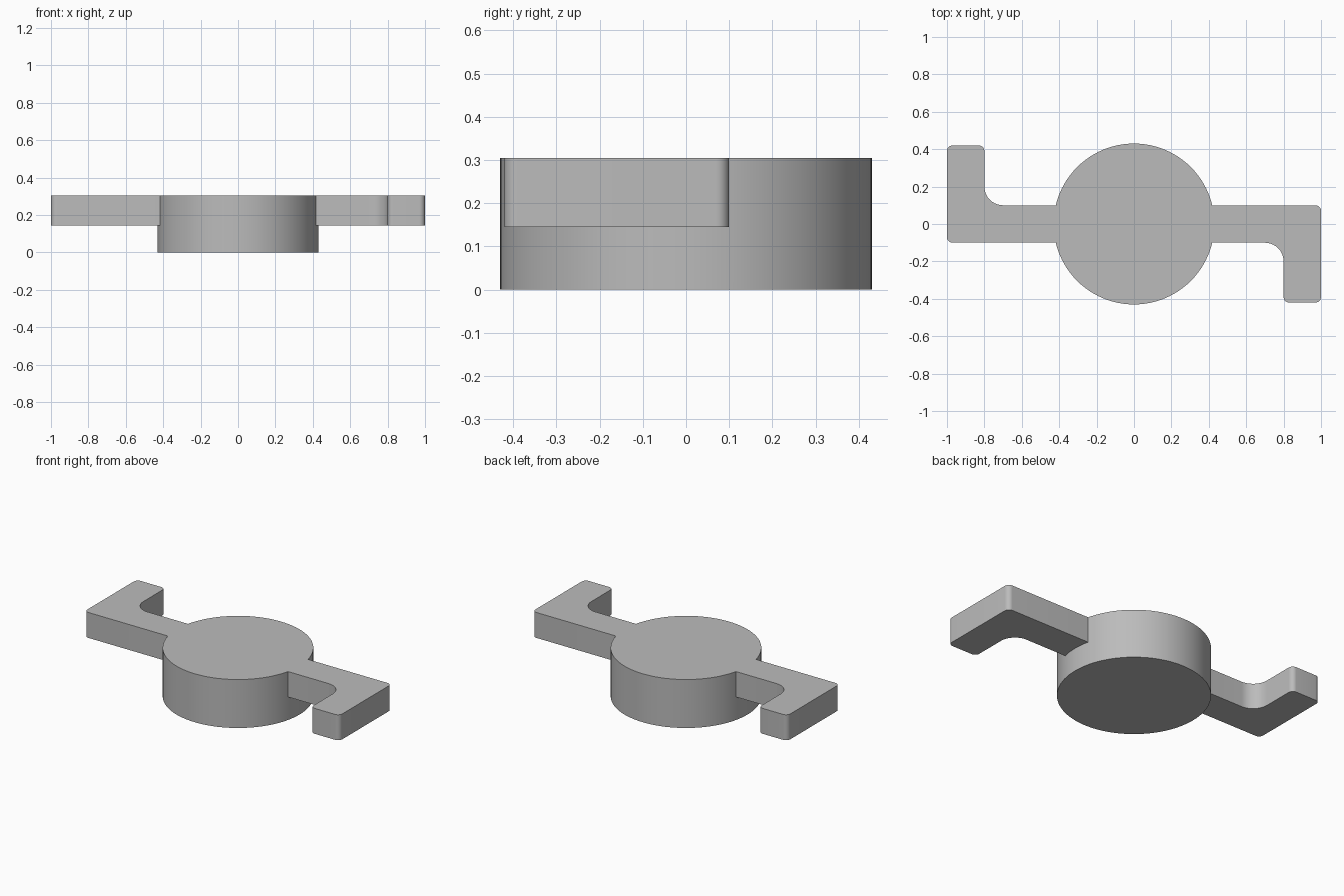
import bpy, bmesh
from math import cos, sin, pi, radians
from mathutils import Vector, Matrix

cube = bpy.data.objects.get("Cube")
if cube:
    bpy.data.objects.remove(cube)

HUB_RADIUS, TOP, ARM_BOTTOM = 0.43, 0.305, 0.145

grey = bpy.data.materials.new("plain grey")
grey.use_nodes = True
colour = (0.5, 0.5, 0.5, 1)
grey.diffuse_color = colour
grey.node_tree.nodes["Principled BSDF"].inputs["Base Color"].default_value = colour


def rounded(corners, steps=10):
    """Outline with a tangent arc of the given radius at each right-angled corner."""
    points = []
    for i, (x, y, r) in enumerate(corners):
        p = Vector((x, y))
        if r == 0:
            points.append(p)
            continue
        to_prev = (Vector(corners[i - 1][:2]) - p).normalized()
        to_next = (Vector(corners[(i + 1) % len(corners)][:2]) - p).normalized()
        centre = p + (to_prev + to_next) * r
        for s in range(steps + 1):
            a = s / steps * pi / 2
            points.append(centre - to_next * r * cos(a) - to_prev * r * sin(a))
    return points


def prism(name, outline, bottom, top, turn=0):
    """Extrude a flat outline upwards into a solid."""
    bm = bmesh.new()
    face = bm.faces.new([bm.verts.new((p.x, p.y, bottom)) for p in outline])
    new = bmesh.ops.extrude_face_region(bm, geom=[face])["geom"]
    bmesh.ops.translate(bm, vec=(0, 0, top - bottom),
                        verts=[v for v in new if isinstance(v, bmesh.types.BMVert)])
    bmesh.ops.rotate(bm, verts=bm.verts, matrix=Matrix.Rotation(turn, 3, "Z"))
    bmesh.ops.recalc_face_normals(bm, faces=bm.faces)
    mesh = bpy.data.meshes.new(name)
    bm.to_mesh(mesh)
    bm.free()
    mesh.materials.append(grey)
    obj = bpy.data.objects.new(name, mesh)
    bpy.context.collection.objects.link(obj)
    return obj


# Round hub
circle = [Vector((cos(2 * pi * i / 96), sin(2 * pi * i / 96))) * HUB_RADIUS
          for i in range(96)]
hub = prism("hub_with_arms", circle, 0, TOP)

# Hooked arm with rounded outer corners and a filleted inner bend
arm_outline = rounded([(0.2, 0.1, 0), (0.2, -0.1, 0), (0.8, -0.1, 0.1),
                       (0.8, -0.42, 0.03), (1, -0.42, 0.03), (1, 0.1, 0.03)])

# Join both arms to the hub as one solid
bpy.context.view_layer.objects.active = hub
for name, turn in (("left_arm", 0), ("right_arm", pi)):
    arm = prism(name, arm_outline, ARM_BOTTOM, TOP, turn)
    union = hub.modifiers.new("join " + name, "BOOLEAN")
    union.operation, union.solver, union.object = "UNION", "EXACT", arm
    bpy.ops.object.modifier_apply(modifier=union.name)
    bpy.data.objects.remove(arm)

# Smooth curved walls, sharp rims
bpy.ops.object.select_all(action="DESELECT")
hub.select_set(True)
bpy.ops.object.shade_smooth_by_angle(angle=radians(30))
